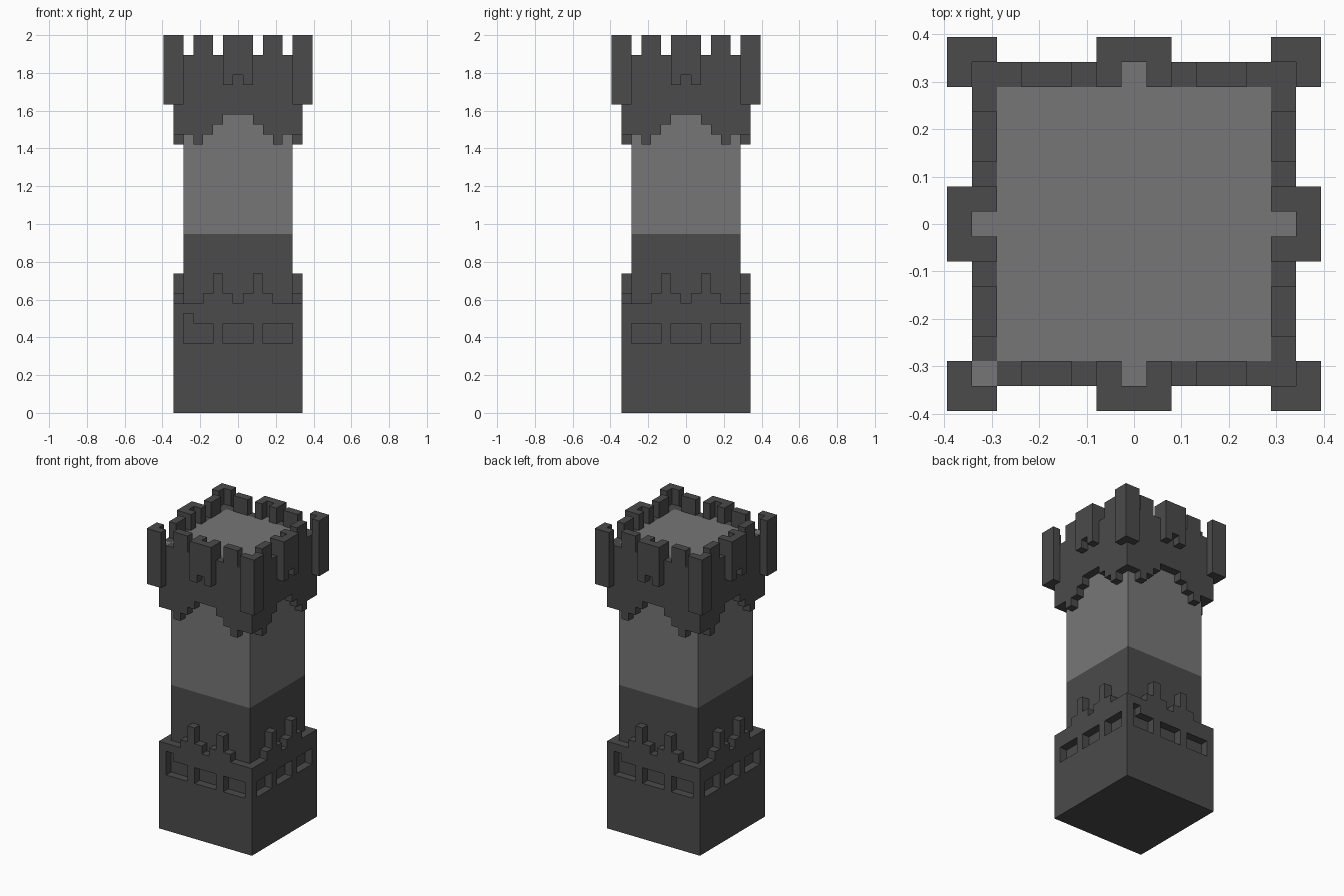
import bpy
import bmesh
from math import radians
from mathutils import Vector

cube = bpy.data.objects.get("Cube")
if cube:
    bpy.data.objects.remove(cube, do_unlink=True)

UNIT = 2 / 38      # one stone block
BODY = 5           # the shaft spans blocks -BODY..BODY
ROOF = 36          # roof height in blocks
BAND = 18          # height of the dark lower shaft


def make_material(name, value):
    mat = bpy.data.materials.new(name)
    mat.use_nodes = True
    colour = (value, value, value, 1)
    mat.diffuse_color = colour
    bsdf = mat.node_tree.nodes["Principled BSDF"]
    bsdf.inputs["Base Color"].default_value = colour
    bsdf.inputs["Roughness"].default_value = 0.9
    return mat


dark = make_material("dark stone", 0.07)
light = make_material("light stone", 0.183)


def turn(u, d, side):
    """Place a block: u along the wall, d outwards; sides front, right, back, left."""
    return [(u, -d), (d, u), (-u, d), (-d, -u)][side]


def column(part, u, d, low, high, side):
    x, y = turn(u, d, side)
    part.update((x, y, z) for z in range(low, high))


def finish(name, bm):
    bmesh.ops.remove_doubles(bm, verts=bm.verts, dist=UNIT / 100)
    bmesh.ops.dissolve_limit(bm, angle_limit=radians(1), verts=bm.verts,
                             edges=bm.edges, delimit={'MATERIAL'})
    bmesh.ops.recalc_face_normals(bm, faces=bm.faces)
    mesh = bpy.data.meshes.new(name)
    bm.to_mesh(mesh)
    bm.free()
    mesh.materials.append(dark)
    mesh.materials.append(light)
    obj = bpy.data.objects.new(name, mesh)
    bpy.context.collection.objects.link(obj)


# Block layout of every part, one wall at a time
base, parapet, merlons = set(), set(), set()
mid_turrets, corner_turrets = set(), set()
base_tops = {1: 12, 2: 14, 3: 12}
arch_bottoms = {2: 29, 3: 28, 4: 27, 5: 28, 6: 28}

for side in range(4):
    for u in range(-6, 7):
        a = abs(u)
        # Base wall with stepped teeth, parapet wall with arched underside
        column(base, u, 6, 0, base_tops.get(a, 11), side)
        column(parapet, u, 6, arch_bottoms.get(a, 30), ROOF, side)
        # Thin merlons between the turrets
        if a in (3, 4):
            column(merlons, u, 6, ROOF, 38, side)
        # Hollow middle turret with a notch underneath
        if a <= 1:
            column(mid_turrets, u, 7, 33 if a else 34, 38, side)
        if a == 1:
            column(mid_turrets, u, 6, ROOF, 38, side)
    # L-shaped corner turret
    for u, d in ((7, 7), (6, 7), (7, 6)):
        column(corner_turrets, u, d, 31, 38, side)

# Recessed windows in the base
for side in range(4):
    niches = set()
    for u in (-5, -4, -3, -1, 0, 1, 3, 4, 5):
        column(niches, u, 6, 7, 9, side)
    if side % 2 == 0:
        column(niches, -5, 6, 9, 10, side)
    base -= niches

parts = {"base_wall": base, "parapet_wall": parapet, "merlons": merlons,
         "middle_turrets": mid_turrets, "corner_turrets": corner_turrets}
filled = set().union(*parts.values())

# Light paving inside the middle turrets and one corner turret
paving = {turn(0, 6, side) for side in range(4)} | {(-6, -6)}


def is_solid(x, y, z):
    in_body = abs(x) <= BODY and abs(y) <= BODY and 0 <= z < ROOF
    return in_body or (x, y, z) in filled


# Turn each set of blocks into its outer skin
for name, blocks in parts.items():
    bm = bmesh.new()
    for x, y, z in sorted(blocks):
        centre = Vector((x, y, z + 0.5))
        for axis in range(3):
            for sign in (-1, 1):
                n = Vector((0, 0, 0))
                n[axis] = sign
                if is_solid(x + int(n.x), y + int(n.y), z + int(n.z)):
                    continue
                s = Vector((n.z, n.x, n.y))
                t = n.cross(s)
                corners = [centre + (n + s * i + t * j) / 2
                           for i, j in ((-1, -1), (1, -1), (1, 1), (-1, 1))]
                face = bm.faces.new([bm.verts.new(c * UNIT) for c in corners])
                if n.z > 0 and z + 1 == ROOF and (x, y) in paving:
                    face.material_index = 1
    finish(name, bm)

# Square shaft: dark below the band, light above
bm = bmesh.new()
bmesh.ops.create_cube(bm, size=1)
for v in bm.verts:
    v.co = Vector((v.co.x * 11, v.co.y * 11, (v.co.z + 0.5) * ROOF)) * UNIT
bmesh.ops.bisect_plane(bm, geom=bm.verts[:] + bm.edges[:] + bm.faces[:],
                       plane_co=(0, 0, BAND * UNIT), plane_no=(0, 0, 1))
for f in bm.faces:
    f.material_index = int(f.calc_center_median().z > BAND * UNIT)
finish("tower_shaft", bm)
